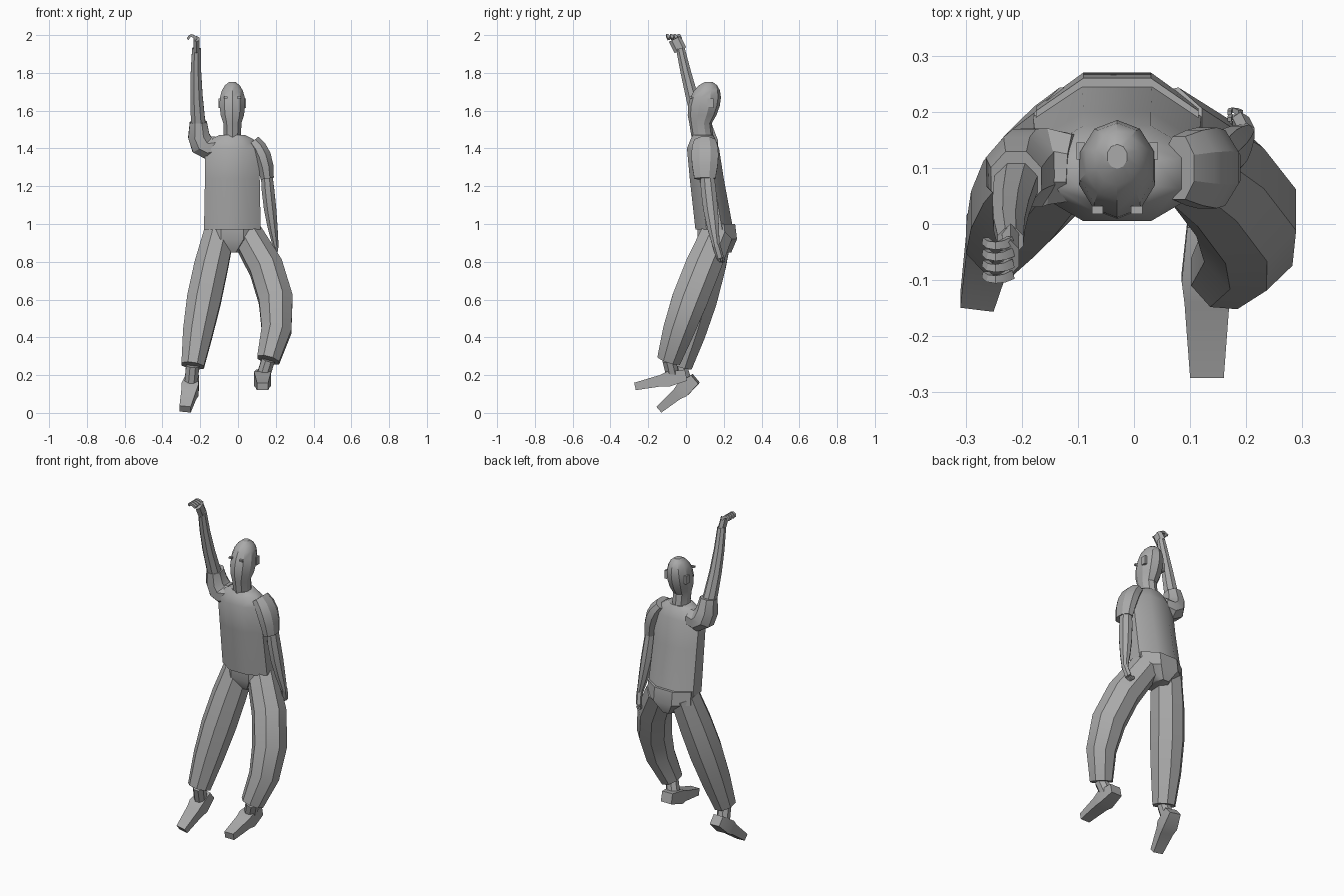
import bpy, bmesh, math
from mathutils import Vector

cube = bpy.data.objects.get("Cube")
if cube:
    bpy.data.objects.remove(cube, do_unlink=True)

grey = bpy.data.materials.new("plain grey")
grey.use_nodes = True
shade = 0.4
colour = (shade, shade, shade, 1)
grey.diffuse_color = colour
grey.node_tree.nodes["Principled BSDF"].inputs["Base Color"].default_value = colour

right, back, up = Vector((1, 0, 0)), Vector((0, 1, 0)), Vector((0, 0, 1))


def loft(name, rings, sides=8, across=right, level=False, smooth=25):
    """Skin rings of (centre, half width along across, half depth)."""
    bm = bmesh.new()
    corner = math.cos(math.pi / sides)
    last = len(rings) - 1
    loops = []
    for index, (centre, width, depth) in enumerate(rings):
        before, after = rings[max(index - 1, 0)][0], rings[min(index + 1, last)][0]
        tangent = up if level else (after - before).normalized()
        u = (across - tangent * across.dot(tangent)).normalized()
        v = tangent.cross(u)
        loop = []
        for side in range(sides):
            angle = (side + 0.5) * math.tau / sides
            offset = u * math.cos(angle) * width + v * math.sin(angle) * depth
            loop.append(bm.verts.new(centre + offset / corner))
        loops.append(loop)
    for lower, upper in zip(loops, loops[1:]):
        for side in range(sides):
            following = (side + 1) % sides
            bm.faces.new((lower[side], lower[following], upper[following], upper[side]))
    bm.faces.new(loops[0])
    bm.faces.new(loops[-1])
    bmesh.ops.recalc_face_normals(bm, faces=bm.faces)
    mesh = bpy.data.meshes.new(name)
    bm.to_mesh(mesh)
    bm.free()
    mesh.materials.append(grey)
    part = bpy.data.objects.new(name, mesh)
    bpy.context.collection.objects.link(part)
    bpy.ops.object.select_all(action='DESELECT')
    part.select_set(True)
    bpy.context.view_layer.objects.active = part
    bpy.ops.object.shade_smooth_by_angle(angle=math.radians(smooth))


def limb(name, start, middle, end, first, final, bulge=0.0, ratio=1.0, **options):
    """Tapering tube that bends smoothly through three joints."""
    a, b, c = Vector(start), Vector(middle), Vector(end)
    rings = []
    for step in range(5):
        t = step / 4
        s = 1 - t
        centre = a * s * (s - t) + b * 4 * s * t + c * t * (t - s)
        radius = first * s + final * t + bulge * math.sin(math.pi * t)
        rings.append((centre, radius, radius * ratio))
    loft(name, rings, **options)


def block(name, centre, width, depth, height):
    """Small upright box."""
    rise = up * height / 2
    loft(name, [(centre - rise, width / 2, depth / 2), (centre + rise, width / 2, depth / 2)], sides=4)


def hand(side, wrist, knuckle, curl, spread):
    """Palm with four fingers curling sideways."""
    wrist, knuckle = Vector(wrist), Vector(knuckle)
    forward = (knuckle - wrist).normalized()
    limb(side + "_palm", wrist, (wrist + knuckle) / 2, knuckle, 0.015, 0.015, ratio=spread * 100, sides=6)
    for finger in range(4):
        base = knuckle + back * (finger - 1.5) * spread
        bend = base + curl * 0.6 + forward * 0.02
        limb(side + "_finger", base, bend, base + curl, spread * 0.4, spread * 0.3, sides=4, across=back)


def leg(side, hip, knee, cuff, heel, toe):
    """Trouser leg, ankle and wedge-shaped shoe."""
    limb(side + "_trouser_leg", hip, knee, cuff, 0.08, 0.06, bulge=0.02, ratio=1.05)
    heel, toe, cuff = Vector(heel), Vector(toe), Vector(cuff)
    ankle = heel.lerp(toe, 0.25)
    limb(side + "_ankle", cuff, (cuff + ankle) / 2, ankle, 0.035, 0.035)
    outline = ((0, 0.035, 0.03), (0.35, 0.045, 0.04), (0.5, 0.04, 0.03), (1, 0.03, 0.02))
    loft(side + "_shoe", [(heel.lerp(toe, t), width, depth) for t, width, depth in outline], sides=4)


# Head as an egg leaning back, on a straight neck
middle = -0.03
rings = [(Vector((middle, 0.09, 1.44)), 0.045, 0.055)]
for degrees in range(-45, 90, 20):
    angle = math.radians(degrees)
    height = 1.64 + math.sin(angle) * (0.115 if degrees > 0 else 0.15)
    centre = Vector((middle, 0.09 + (height - 1.6) / 5, height))
    rings.append((centre, 0.068 * math.cos(angle), 0.08 * math.cos(angle)))
loft("head", rings, sides=10, level=True, smooth=30)

# Eyes and ears on both sides
for side, sign in (("left", 1), ("right", -1)):
    block(side + "_eye", Vector((middle + sign * 0.035, 0.025, 1.67)), 0.02, 0.015, 0.01)
    block(side + "_ear", Vector((middle + sign * 0.065, 0.13, 1.64)), 0.015, 0.03, 0.05)

# Shirt and pelvis, each a stack of level rings
shirt = ((0.15, 0.97, 0.15, 0.1), (0.11, 1.24, 0.145, 0.09), (0.09, 1.4, 0.145, 0.085),
         (0.09, 1.45, 0.11, 0.065), (0.09, 1.47, 0.07, 0.055))
pelvis = ((0.16, 1, 0.145, 0.1), (0.165, 0.92, 0.145, 0.105), (0.17, 0.85, 0.045, 0.07))
for name, rows in (("shirt", shirt), ("pelvis", pelvis)):
    loft(name, [(Vector((middle, y, z)), width, depth) for y, z, width, depth in rows],
         level=True, smooth=35)

# Legs
leg("left", (0.05, 0.16, 0.94), (0.2, 0.02, 0.6), (0.16, -0.09, 0.28), (0.13, 0, 0.2), (0.13, -0.27, 0.14))
leg("right", (-0.1, 0.16, 0.95), (-0.18, 0.07, 0.6), (-0.24, -0.03, 0.25),
    (-0.24, 0.05, 0.18), (-0.28, -0.14, 0.02))

# Left arm hanging
limb("left_sleeve", (0.08, 0.1, 1.44), (0.13, 0.1, 1.36), (0.155, 0.1, 1.24),
     0.035, 0.035, bulge=0.01, ratio=1.6)
limb("left_arm", (0.15, 0.11, 1.28), (0.17, 0.13, 1.08), (0.2, 0.16, 0.88),
     0.03, 0.015, bulge=0.01, ratio=1.2)
hand("left", (0.2, 0.16, 0.89), (0.19, 0.18, 0.82), right * -0.02, 0.012)

# Right arm raised
limb("right_sleeve", (-0.11, 0.1, 1.41), (-0.19, 0.1, 1.42), (-0.21, 0.08, 1.54),
     0.06, 0.05, bulge=0.015, ratio=0.9, across=back)
limb("right_arm", (-0.2, 0.1, 1.44), (-0.22, 0.03, 1.68), (-0.22, -0.03, 1.93), 0.042, 0.023)
hand("right", (-0.22, -0.03, 1.92), (-0.22, -0.06, 1.98), right * -0.045, 0.02)
